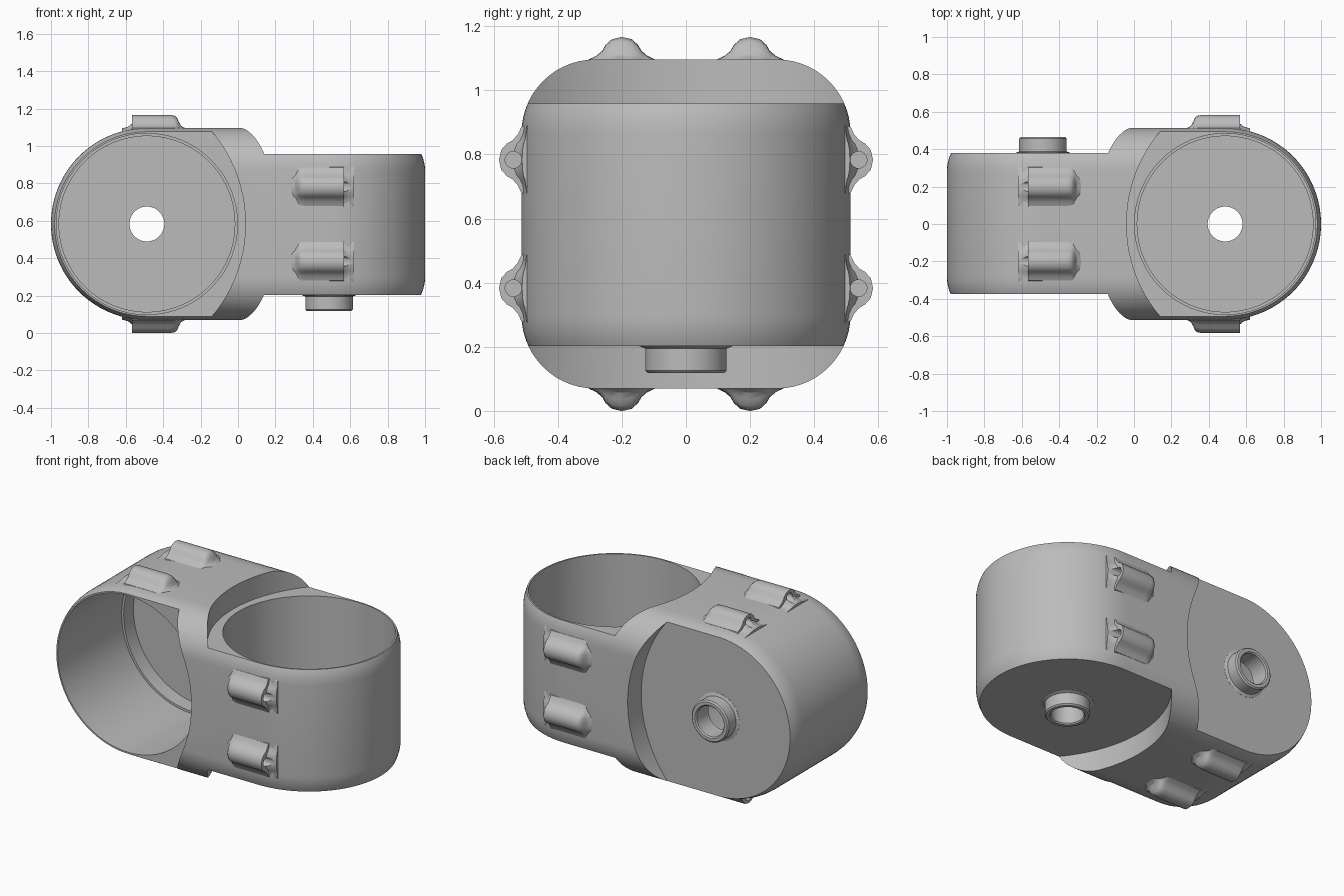
import bpy, bmesh
from math import sin, cos, pi, radians
from mathutils import Matrix, Vector

cube = bpy.data.objects.get("Cube")
if cube:
    bpy.data.objects.remove(cube, do_unlink=True)

HALF = 0.513      # half width of the rounded square section
CORNER = 0.23     # corner radius of that section
CX = 0.487        # distance from the middle to each cup axis
FRONT, BACK = -0.375, 0.38
SEG = 96

grey = bpy.data.materials.new("plain_grey")
grey.use_nodes = True
grey.diffuse_color = (0.5, 0.5, 0.5, 1)
grey.node_tree.nodes["Principled BSDF"].inputs["Base Color"].default_value = (0.5, 0.5, 0.5, 1)

# The second cup is the first one turned half a turn about a diagonal axis
LIFT = Matrix.Translation((0, 0, 0.583))
TURN = Matrix.Rotation(pi, 4, Vector((0, 1, -1)))
SIDES = {"front_cup": LIFT, "top_cup": LIFT @ TURN}


def finish(name, bm):
    bmesh.ops.remove_doubles(bm, verts=bm.verts, dist=0.0002)
    bmesh.ops.recalc_face_normals(bm, faces=bm.faces)
    mesh = bpy.data.meshes.new(name)
    bm.to_mesh(mesh)
    bm.free()
    mesh.materials.append(grey)
    obj = bpy.data.objects.new(name, mesh)
    bpy.context.collection.objects.link(obj)
    return obj


def skin(bm, rows, closed=False):
    """Bridge rows of points with quads."""
    vrows = [[bm.verts.new(p) for p in row] for row in rows]
    pairs = list(zip(vrows, vrows[1:]))
    if closed:
        pairs.append((vrows[-1], vrows[0]))
    for a, b in pairs:
        for i in range(len(a) - 1):
            bm.faces.new((a[i], a[i + 1], b[i + 1], b[i]))
    return vrows


def lathe(name, profile, cx, matrix):
    """Revolve (radius, y) points about the y axis through x = cx."""
    bm = bmesh.new()
    rows = [[(cx + r * cos(t), y, r * sin(t)) for r, y in profile]
            for t in (2 * pi * k / SEG for k in range(SEG))]
    skin(bm, rows, closed=True)
    bmesh.ops.transform(bm, matrix=matrix, verts=bm.verts)
    return finish(name, bm)


def plug(r, y0, y1, cx, matrix):
    return lathe("cutter", [(0, y0), (r, y0), (r, y1), (0, y1)], cx, matrix)


def activate(obj):
    bpy.ops.object.select_all(action='DESELECT')
    obj.select_set(True)
    bpy.context.view_layer.objects.active = obj


def cut(obj, cutter):
    cutter.hide_render = True
    mod = obj.modifiers.new("cut", 'BOOLEAN')
    mod.operation, mod.solver, mod.object = 'DIFFERENCE', 'EXACT', cutter
    activate(obj)
    bpy.ops.object.modifier_apply(modifier=mod.name)
    bpy.data.objects.remove(cutter, do_unlink=True)


def smooth(obj):
    activate(obj)
    bpy.ops.object.shade_smooth_by_angle(angle=radians(30))


# Body: a rounded section swept round each end and meeting in the middle
flat = HALF - CORNER
arc = [(flat + CORNER * sin(a), flat + CORNER * cos(a))
       for a in (pi / 2 * k / 14 for k in range(15))]
half_profile = ([(0, HALF)] + arc + [(HALF, 0)]
                + [(r, -y) for r, y in reversed(arc)] + [(0, -HALF)])
path = [(0, 0)] + [(-CX, pi * k / 48) for k in range(49)] + [(0, pi)]
bm = bmesh.new()
for matrix in SIDES.values():
    rows = [[matrix @ Vector((x - r * sin(t), y, r * cos(t))) for r, y in half_profile]
            for x, t in path]
    skin(bm, rows)
body = finish("elbow_body", bm)

# Stepped end faces, cup cavities and through bores
for matrix in SIDES.values():
    cut(body, plug(0.77, -0.7, FRONT, -0.73, matrix))
    cut(body, plug(0.77, BACK, 0.7, -0.73, matrix))
for matrix in SIDES.values():
    cut(body, lathe("cutter", [(0, -0.6), (0.484, -0.6), (0.484, 0.25), (0.47, 0.25),
                               (0.47, 0.345), (0, 0.345)], -CX, matrix))
    cut(body, plug(0.093, 0.2, 0.6, -CX, matrix))
smooth(body)

# Hollow hub behind each cup
for side, matrix in SIDES.items():
    ring = [(0.093, 0.345), (0.145, 0.375), (0.145, 0.381), (0.127, 0.388), (0.127, 0.457),
            (0.119, 0.465), (0.1, 0.465), (0.093, 0.458), (0.093, 0.345)]
    smooth(lathe(side + "_hub", ring, -CX, matrix))

# Flared screw lugs: square at the outer end, rounded at the inner end
bell = [(0.11, -0.02), (0.103, 0), (0.08, 0.011), (0.061, 0.027), (0.051, 0.045),
        (0.031, 0.063), (0, 0.07)]
bell = bell + [(-u, h) for u, h in reversed(bell[:-1])]
stations = [(-0.62, 0.0), (-0.59, 0.12), (-0.568, 0.38), (-0.567, 1), (-0.36, 1),
            (-0.338, 0.94), (-0.325, 0.78), (-0.317, 0.5), (-0.305, 0.2), (-0.28, 0.0)]


def lug(name, y, sign, matrix):
    place = matrix @ Matrix.Rotation(0 if sign > 0 else pi, 4, 'X')
    bm = bmesh.new()
    rows = [[(x, y + u, HALF - 0.02 + (h + 0.02) * (0.2 + 0.8 * s)) for u, h in bell]
            for x, s in stations]
    vrows = skin(bm, rows)
    for row in (vrows[0], vrows[-1]):
        bm.faces.new(row)
    bm.faces.new([v for row in vrows for v in row[:1]]
                 + [row[-1] for row in reversed(vrows)])
    bmesh.ops.transform(bm, matrix=place, verts=bm.verts)
    obj = finish(name, bm)
    # Screw hole in the square end
    bm = bmesh.new()
    bmesh.ops.create_cone(bm, cap_ends=True, segments=24, radius1=0.026, radius2=0.026,
                          depth=0.2, matrix=place @ Matrix.Translation((-0.6, y, HALF + 0.025))
                          @ Matrix.Rotation(pi / 2, 4, 'Y'))
    cut(obj, finish("cutter", bm))
    smooth(obj)


for side, matrix in SIDES.items():
    for sign in (1, -1):
        for y in (-0.2, 0.2):
            lug(f"{side}_lug", y, sign, matrix)
